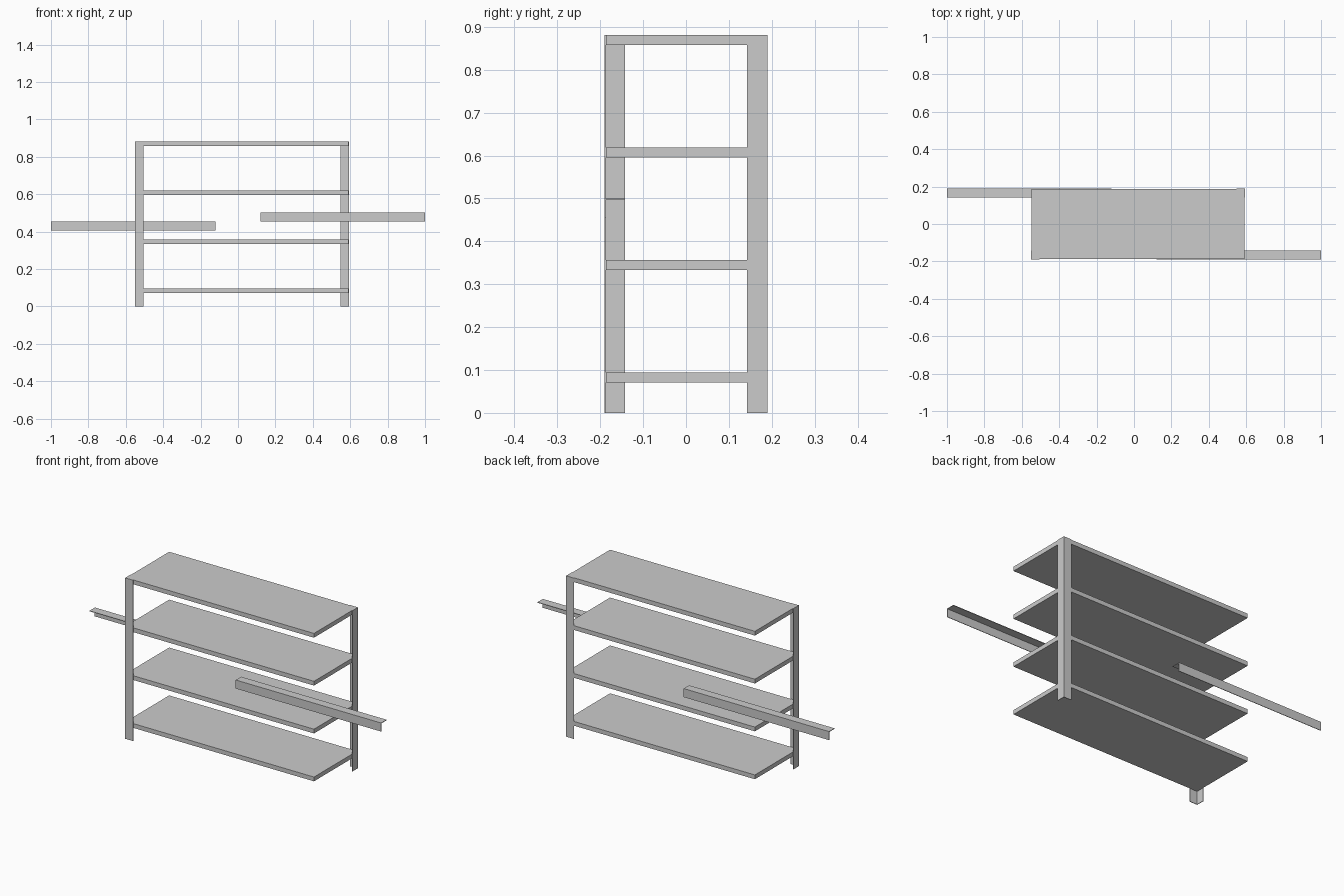
import bpy, bmesh

if "Cube" in bpy.data.objects:
    bpy.data.objects.remove(bpy.data.objects["Cube"])

W, T = 0.047, 0.003      # flange width and sheet thickness of the angle bars
LENGTH = 0.881
X0, X1, Y = -0.551, 0.594, 0.1895


def angle_bar(name, corner, u, v, axis):
    """L-section bar: flanges run along u and v from the corner, extruded along axis."""
    bm = bmesh.new()
    profile = [(0, 0), (W, 0), (W, T), (T, T), (T, W), (0, W)]
    verts = [bm.verts.new([corner[i] + a * u[i] + b * v[i] for i in range(3)])
             for a, b in profile]
    face = bm.faces.new(verts)
    ext = bmesh.ops.extrude_face_region(bm, geom=[face], use_keep_orig=True)
    moved = [g for g in ext["geom"] if isinstance(g, bmesh.types.BMVert)]
    bmesh.ops.translate(bm, verts=moved, vec=[LENGTH * c for c in axis])
    bmesh.ops.recalc_face_normals(bm, faces=bm.faces)
    mesh = bpy.data.meshes.new(name)
    bm.to_mesh(mesh)
    bm.free()
    bpy.context.collection.objects.link(bpy.data.objects.new(name, mesh))


def box(name, lo, hi):
    bpy.ops.mesh.primitive_cube_add(size=1, location=[(a + b) / 2 for a, b in zip(lo, hi)])
    ob = bpy.context.object
    ob.name = name
    ob.scale = [b - a for a, b in zip(lo, hi)]


# Four solid shelf boards
for i in range(4):
    top = 0.0945 + i * 0.2622
    box(f"shelf_{i + 1}", (X0 + T, -Y + T, top - 0.0235), (X1 - T, Y - T, top))

# Upright posts on opposite corners
angle_bar("front_left_post", (X0, -Y, 0), (1, 0, 0), (0, 1, 0), (0, 0, 1))
angle_bar("back_right_post", (X1, Y, 0), (-1, 0, 0), (0, -1, 0), (0, 0, 1))

# Loose horizontal angle bars: flat flange on top, vertical flange outside
angle_bar("front_right_bar", (1, -Y, 0.501), (0, 1, 0), (0, 0, -1), (-1, 0, 0))
angle_bar("back_left_bar", (-1, Y, 0.454), (0, -1, 0), (0, 0, -1), (1, 0, 0))
